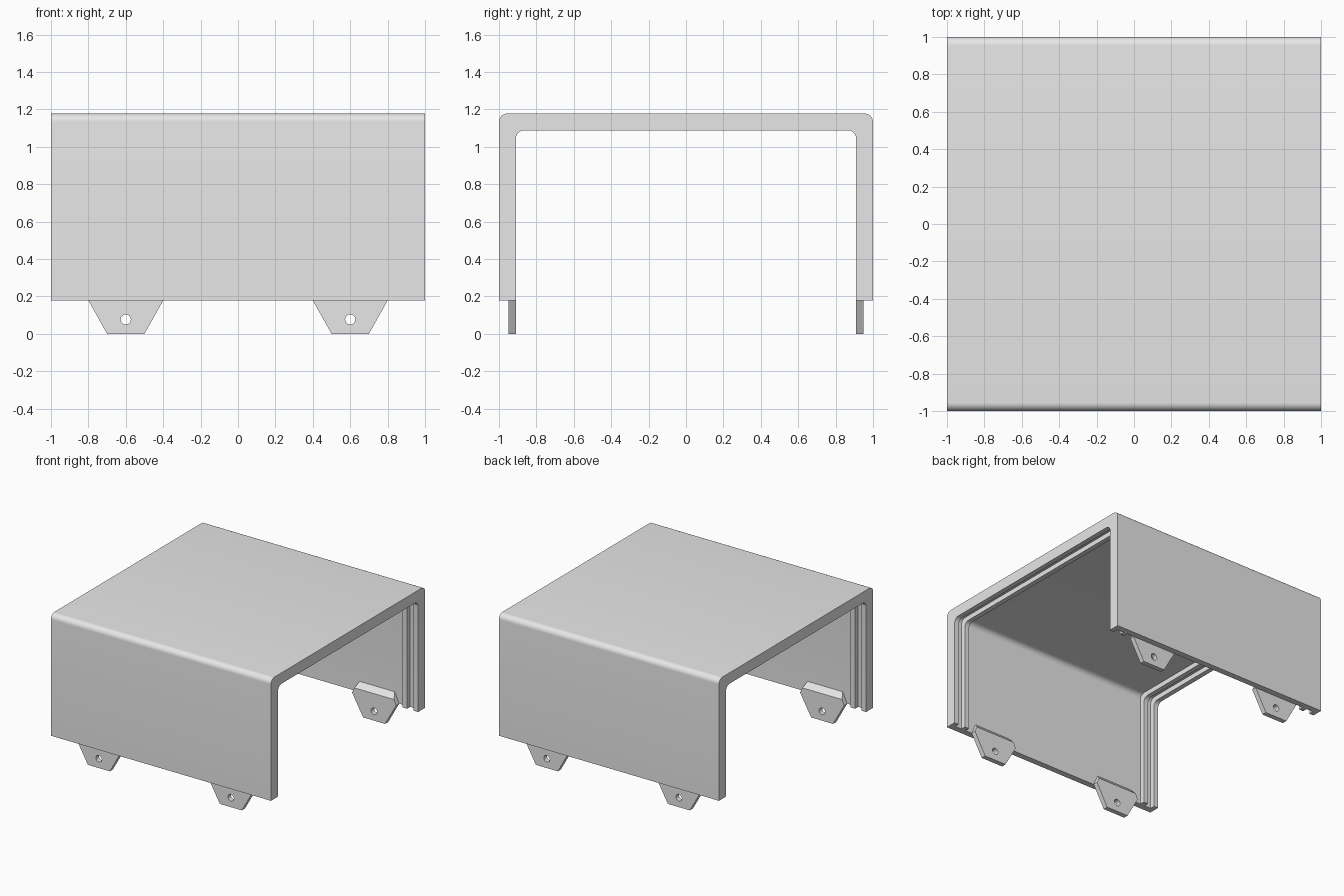
import bpy, bmesh, math

cube = bpy.data.objects.get("Cube")
if cube:
    bpy.data.objects.remove(cube, do_unlink=True)

BASE, TOP = 0.178, 1.178      # height of the cover's lower edge and roof
LIP, WALL = 0.09, 0.05        # thickness at the ribs and elsewhere
RADIUS = 0.045

grey = bpy.data.materials.new("light_grey")
grey.use_nodes = True
color = (0.8, 0.8, 0.8, 1)
grey.diffuse_color = color
grey.node_tree.nodes["Principled BSDF"].inputs["Base Color"].default_value = color


def finish(bm, name):
    bmesh.ops.recalc_face_normals(bm, faces=bm.faces)
    mesh = bpy.data.meshes.new(name)
    bm.to_mesh(mesh)
    bm.free()
    mesh.materials.append(grey)
    obj = bpy.data.objects.new(name, mesh)
    bpy.context.collection.objects.link(obj)
    return obj


def select(obj):
    bpy.ops.object.select_all(action='DESELECT')
    obj.select_set(True)
    bpy.context.view_layer.objects.active = obj


def arch(bm, x, inset, steps=8):
    """Upside-down U with rounded corners, shrunk by inset."""
    half, top = 1 - inset, TOP - inset
    side = [(half, BASE)]
    for i in range(steps + 1):
        a = math.pi / 2 * i / steps
        side.append((half - RADIUS + RADIUS * math.cos(a),
                     top - RADIUS + RADIUS * math.sin(a)))
    points = side + [(-y, z) for y, z in reversed(side)]
    return [bm.verts.new((x, y, z)) for y, z in points]


def strip(bm, a, b):
    for i in range(len(a) - 1):
        bm.faces.new((a[i], a[i + 1], b[i + 1], b[i]))


# Cover: plain outside, inside with a lip, slot and rib near each open end
bm = bmesh.new()
half = [(1, LIP), (0.96, LIP), (0.96, WALL), (0.90, WALL),
        (0.90, LIP), (0.86, LIP), (0.86, WALL)]
stations = [(-x, t) for x, t in half] + half[::-1]
inner = [arch(bm, x, t) for x, t in stations]
outer = [arch(bm, -1, 0), arch(bm, 1, 0)]
strip(bm, *outer)
for a, b in zip(inner, inner[1:]):
    strip(bm, a, b)
for out, ins in zip(outer, (inner[0], inner[-1])):
    strip(bm, out, ins)
for end in (0, -1):
    bm.faces.new([outer[0][end], outer[1][end]] + [s[end] for s in reversed(inner)])
cover = finish(bm, "cover")
select(cover)
bpy.ops.object.shade_smooth_by_angle(angle=math.radians(30))


# Mounting tabs: tapered plates with a sloped top edge and a screw hole
def tab(name, cx, side):
    bm = bmesh.new()
    rings = []
    for y, top_half, top_z in ((0.91, 0.18, 0.222), (0.95, 0.16, 0.265)):
        outline = [(0.1, 0), (0.2, BASE), (top_half, top_z)]
        outline += [(-x, z) for x, z in reversed(outline)]
        rings.append([bm.verts.new((cx + x, side * y, z)) for x, z in outline])
    strip(bm, rings[0] + rings[0][:1], rings[1] + rings[1][:1])
    for ring in rings:
        bm.faces.new(ring)
    plate = finish(bm, name)

    bpy.ops.mesh.primitive_cylinder_add(
        vertices=24, radius=0.027, depth=0.2,
        location=(cx, side * 0.93, 0.077), rotation=(math.pi / 2, 0, 0))
    cutter = bpy.context.object
    cutter.hide_render = True
    cutter.data.materials.append(grey)
    cut = plate.modifiers.new("screw_hole", 'BOOLEAN')
    cut.operation = 'DIFFERENCE'
    cut.solver = 'EXACT'
    cut.object = cutter
    select(plate)
    bpy.ops.object.modifier_apply(modifier=cut.name)
    bpy.data.objects.remove(cutter, do_unlink=True)
    bpy.ops.object.shade_smooth_by_angle(angle=math.radians(20))


for face, side in (("front", -1), ("back", 1)):
    for hand, cx in (("left", 0.6), ("right", -0.6)):
        tab(f"{face}_{hand}_tab", cx, side)
